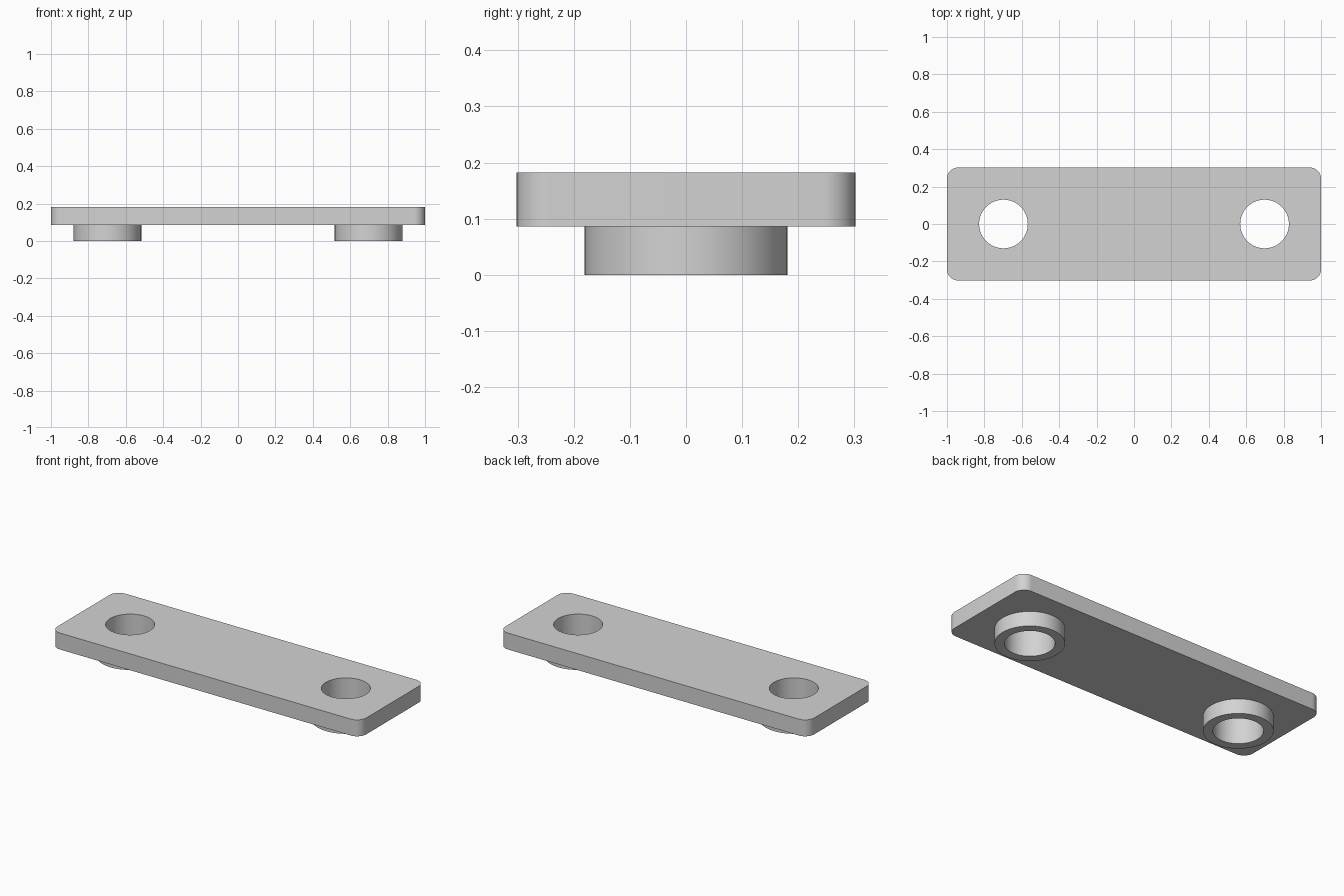
import bpy, bmesh, math

cube = bpy.data.objects.get("Cube")
if cube:
    bpy.data.objects.remove(cube, do_unlink=True)

HALF_X, HALF_Y = 1.0, 0.302
PLATE_BOTTOM, PLATE_TOP = 0.086, 0.182
CORNER = 0.06
HOLE_X, HOLE_R, BOSS_R = 0.698, 0.13, 0.181

grey = bpy.data.materials.new("light_grey")
colour = (0.65, 0.65, 0.65, 1)
grey.diffuse_color = colour
grey.use_nodes = True
grey.node_tree.nodes["Principled BSDF"].inputs["Base Color"].default_value = colour


def prism(name, outline, z0, z1):
    """Extrude a flat outline from z0 up to z1."""
    bm = bmesh.new()
    base = bm.faces.new([bm.verts.new((x, y, z0)) for x, y in outline])
    top = bmesh.ops.extrude_face_region(bm, geom=[base])["geom"]
    for v in top:
        if isinstance(v, bmesh.types.BMVert):
            v.co.z = z1
    bmesh.ops.recalc_face_normals(bm, faces=bm.faces)
    mesh = bpy.data.meshes.new(name)
    bm.to_mesh(mesh)
    bm.free()
    mesh.materials.append(grey)
    obj = bpy.data.objects.new(name, mesh)
    bpy.context.collection.objects.link(obj)
    return obj


def arc(cx, cy, radius, start, sweep, steps):
    return [(cx + radius * math.cos(start + sweep * i / steps),
             cy + radius * math.sin(start + sweep * i / steps))
            for i in range(steps + 1)]


def circle(cx, radius):
    return arc(cx, 0, radius, 0, math.tau, 64)[:-1]


def combine(target, tool, operation):
    """Apply a boolean and discard the tool."""
    mod = target.modifiers.new(operation.lower(), "BOOLEAN")
    mod.operation, mod.solver, mod.object = operation, "EXACT", tool
    bpy.context.view_layer.objects.active = target
    bpy.ops.object.modifier_apply(modifier=mod.name)
    bpy.data.objects.remove(tool, do_unlink=True)


# Plate with rounded corners
outline = []
for i, (sx, sy) in enumerate([(1, 1), (-1, 1), (-1, -1), (1, -1)]):
    outline += arc(sx * (HALF_X - CORNER), sy * (HALF_Y - CORNER),
                   CORNER, i * math.pi / 2, math.pi / 2, 10)
plate = prism("mounting_plate", outline, PLATE_BOTTOM, PLATE_TOP)

# Round bosses underneath, each bored through together with the plate
middle = (PLATE_BOTTOM + PLATE_TOP) / 2
for x in (-HOLE_X, HOLE_X):
    combine(plate, prism("boss", circle(x, BOSS_R), 0, middle), "UNION")
    combine(plate, prism("bore_cutter", circle(x, HOLE_R), -1, 1), "DIFFERENCE")

# Smooth curved walls, crisp rims
bpy.ops.object.select_all(action="DESELECT")
plate.select_set(True)
bpy.context.view_layer.objects.active = plate
bpy.ops.object.shade_smooth_by_angle(angle=math.radians(30))
